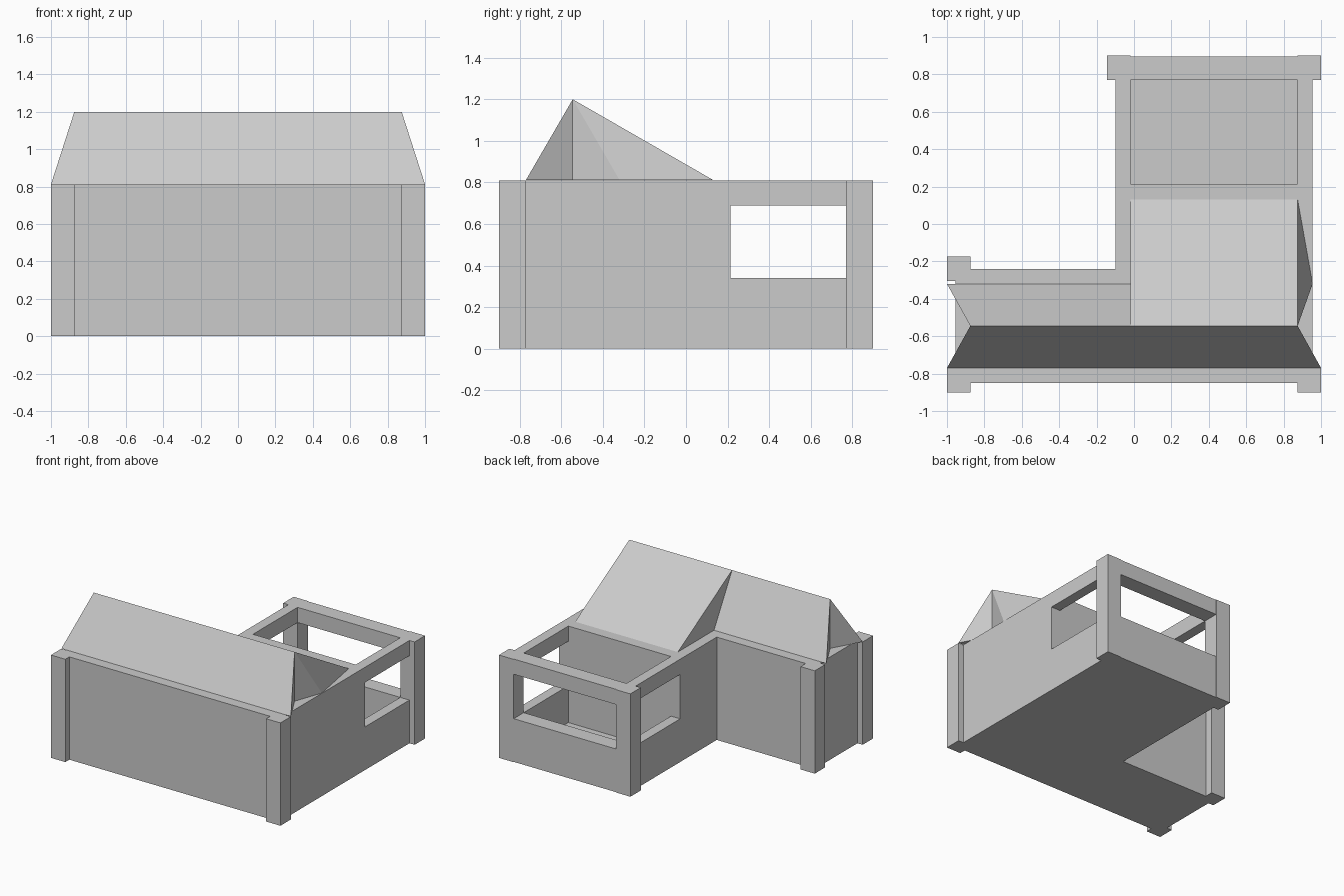
import bpy
import bmesh

cube = bpy.data.objects.get("Cube")
if cube:
    bpy.data.objects.remove(cube, do_unlink=True)

# One plain grey for the whole building
grey = bpy.data.materials.new("plain_grey")
grey.use_nodes = True
colour = (0.6, 0.6, 0.6, 1)
grey.diffuse_color = colour
grey.node_tree.nodes["Principled BSDF"].inputs["Base Color"].default_value = colour


def add_mesh(name, verts, faces):
    bm = bmesh.new()
    points = [bm.verts.new(v) for v in verts]
    for face in faces:
        bm.faces.new([points[i] for i in face])
    bmesh.ops.recalc_face_normals(bm, faces=bm.faces)
    mesh = bpy.data.meshes.new(name)
    bm.to_mesh(mesh)
    bm.free()
    mesh.materials.append(grey)
    obj = bpy.data.objects.new(name, mesh)
    bpy.context.collection.objects.link(obj)
    return obj


def box(name, x, y, z):
    verts = [(a, b, c) for c in z for a, b in
             ((x[0], y[0]), (x[1], y[0]), (x[1], y[1]), (x[0], y[1]))]
    sides = [(i, (i + 1) % 4, (i + 1) % 4 + 4, i + 4) for i in range(4)]
    return add_mesh(name, verts, [(0, 1, 2, 3), (4, 5, 6, 7)] + sides)


TOP = 0.81
SILL, HEAD = 0.34, 0.69
LEFT_IN, RIGHT_IN = -0.02, 0.875      # inner faces of the open bay
BAY_FRONT, BAY_BACK = 0.215, 0.77
OUT = 0.955

# Solid wings
box("front_wing", (-OUT, OUT), (-0.85, -0.24), (0, TOP))
box("rear_wing", (-0.1, OUT), (-0.24, BAY_FRONT), (0, TOP))

# Open bay: floor, low walls and the beams above the openings
box("bay_floor", (LEFT_IN, RIGHT_IN), (BAY_FRONT, BAY_BACK), (0, 0.05))
for part, z in (("low_wall", (0, SILL)), ("beam", (HEAD, TOP))):
    box("side_a_" + part, (-0.1, LEFT_IN), (BAY_FRONT, BAY_BACK), z)
    box("side_b_" + part, (RIGHT_IN, OUT), (BAY_FRONT, BAY_BACK), z)
    box("back_" + part, (LEFT_IN, RIGHT_IN), (BAY_BACK, 0.895), z)

# Corner posts
for name, x, y in (("front_right", -1, -0.9), ("front_left", 0.875, -0.9),
                   ("middle_right", -1, -0.305), ("back_left", 0.875, 0.77),
                   ("back_right", -0.145, 0.77)):
    box(name + "_post", (x, x + 0.125), (y, y + 0.13), (0, TOP))

# Main roof: a ridge whose ends are notched inwards
EAVE, RIDGE, PEAK = TOP + 0.002, -0.545, 1.2
outline = [(-1, -0.77), (1, -0.77), (0.875, RIDGE), (OUT, -0.32),
           (-1, -0.32), (-0.875, RIDGE)]
verts = [(x, y, EAVE) for x, y in outline]
verts += [(-0.875, RIDGE, PEAK), (0.875, RIDGE, PEAK)]
add_mesh("main_roof", verts, [
    (0, 1, 7, 6), (3, 4, 6, 7),
    (1, 2, 7), (2, 3, 7), (4, 5, 6), (5, 0, 6),
    (0, 5, 2, 1), (5, 4, 3, 2)])

# Long rear slope over the rear wing
verts = [(LEFT_IN, RIDGE, PEAK), (0.875, RIDGE, PEAK),
         (0.875, 0.13, EAVE), (LEFT_IN, 0.13, EAVE),
         (LEFT_IN, -0.32, EAVE), (OUT, -0.32, EAVE)]
add_mesh("rear_roof", verts, [
    (0, 1, 2, 3), (0, 3, 4), (1, 5, 2), (3, 2, 5, 4), (0, 4, 5, 1)])
